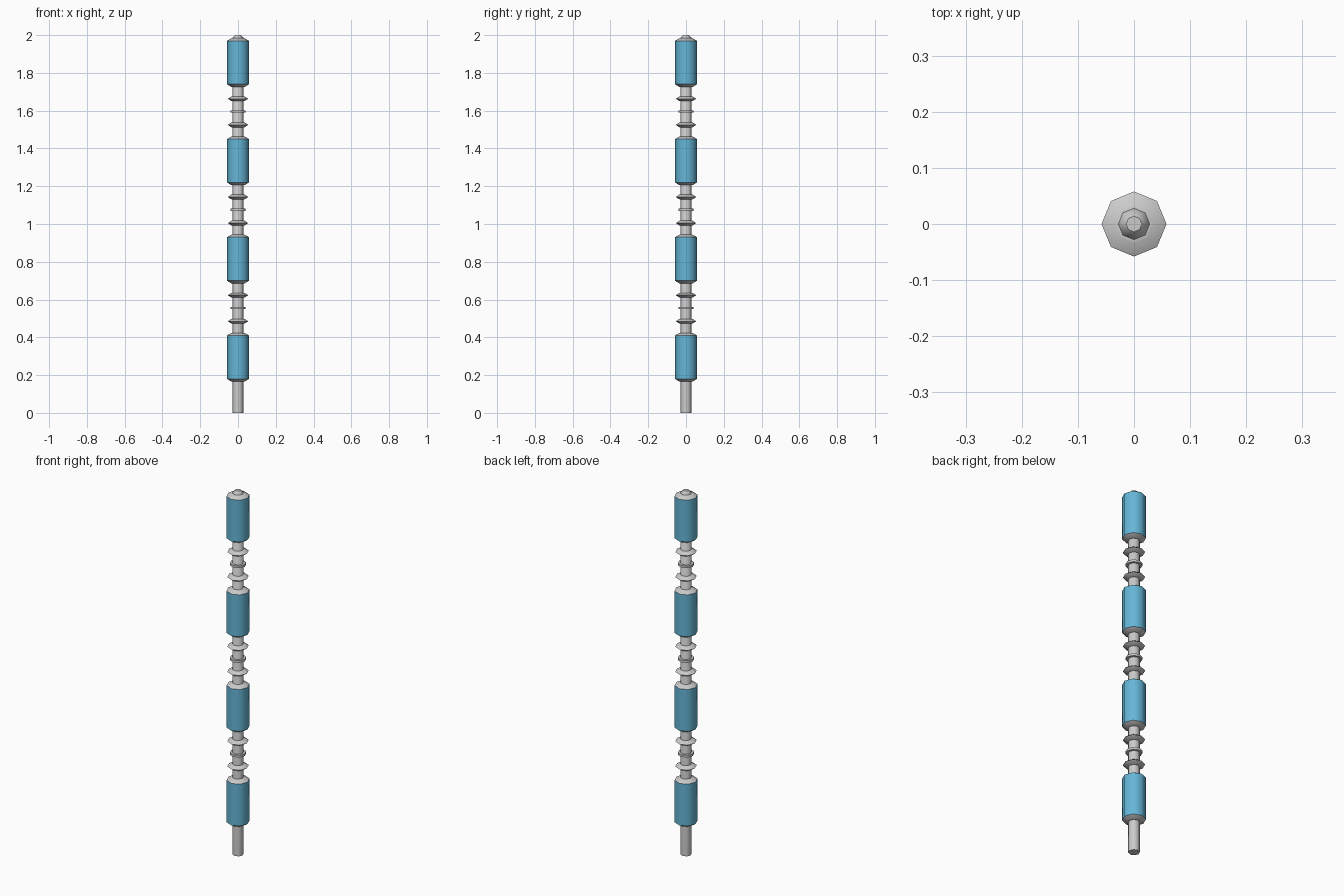
import bpy, bmesh
from math import cos, sin, pi, radians

if "Cube" in bpy.data.objects:
    bpy.data.objects.remove(bpy.data.objects["Cube"])

SIDES = 8
blue = bpy.data.materials.new("blue")
blue.diffuse_color = (0.13, 0.47, 0.68, 1)
blue.use_nodes = True
blue.node_tree.nodes["Principled BSDF"].inputs["Base Color"].default_value = blue.diffuse_color


def lathe(name, profile, z0=0.0, mat=None, caps=True):
    """Eight-sided turned part from (radius, z) points, bottom to top."""
    bm = bmesh.new()
    rings = [[bm.verts.new((r * cos(2 * pi * i / SIDES), r * sin(2 * pi * i / SIDES), z + z0))
              for i in range(SIDES)] for r, z in profile]
    for a, b in zip(rings, rings[1:]):
        for i in range(SIDES):
            j = (i + 1) % SIDES
            bm.faces.new((a[i], a[j], b[j], b[i]))
    if caps:
        bm.faces.new(rings[0][::-1])
        bm.faces.new(rings[-1])
    me = bpy.data.meshes.new(name)
    bm.to_mesh(me)
    bm.free()
    ob = bpy.data.objects.new(name, me)
    bpy.context.collection.objects.link(ob)
    if mat:
        me.materials.append(mat)
    bpy.ops.object.select_all(action='DESELECT')
    ob.select_set(True)
    bpy.context.view_layer.objects.active = ob
    bpy.ops.object.shade_smooth_by_angle(angle=radians(46))
    return ob


# Central rod with a tapered tip
lathe("core_rod", [(0.028, 0), (0.028, 1.986), (0.014, 2.0)])

PERIOD = 0.52
for n in range(4):
    z = n * PERIOD
    # Coloured sleeve with a grey cone at each end
    lathe(f"sleeve_{n}", [(0.058, 0.18), (0.058, 0.41)], z, blue, caps=False)
    lathe(f"sleeve_bottom_{n}", [(0.028, 0.166), (0.036, 0.166), (0.058, 0.18)], z, caps=False)
    lathe(f"sleeve_top_{n}", [(0.058, 0.41), (0.034, 0.424), (0.028, 0.424)], z, caps=False)
    if n < 3:
        # Two sharp-edged discs and a thin collar between sleeves
        for k, zc in enumerate((0.485, 0.623)):
            lathe(f"disc_{n}_{k}", [(0.028, -0.013), (0.034, -0.013), (0.054, 0),
                                    (0.034, 0.013), (0.028, 0.013)], z + zc, caps=False)
        lathe(f"collar_{n}", [(0.028, -0.006), (0.041, -0.006),
                              (0.041, 0.006), (0.028, 0.006)], z + 0.555, caps=False)
